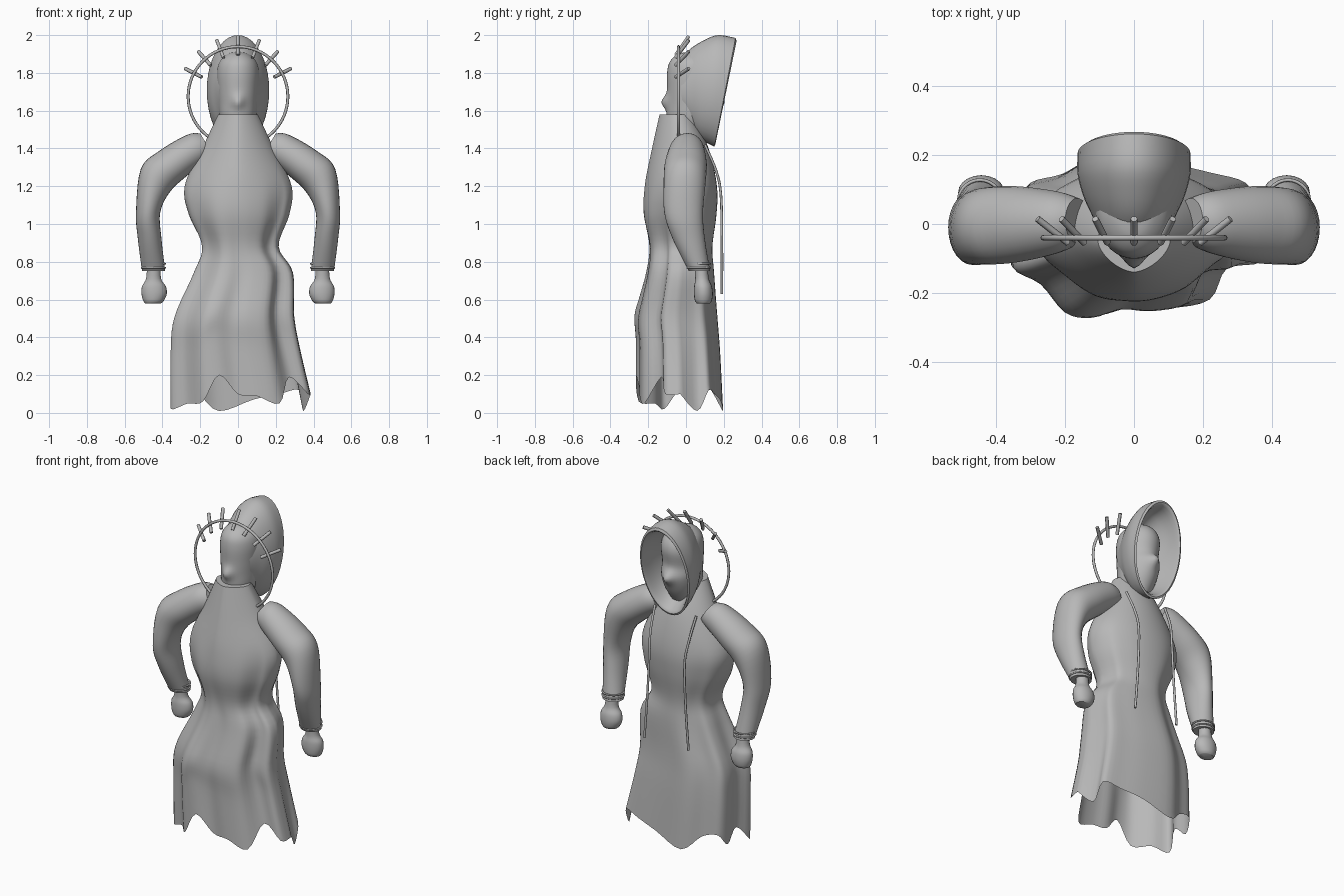
import bpy, bmesh, math
from mathutils import Vector

cube = bpy.data.objects.get("Cube")
if cube:
    bpy.data.objects.remove(cube)

gray = bpy.data.materials.new("plain gray")
gray.use_nodes = True
COLOR = (0.48, 0.48, 0.48, 1)
gray.diffuse_color = COLOR
gray.node_tree.nodes["Principled BSDF"].inputs["Base Color"].default_value = COLOR


def finish(bm, name, angle=50):
    bmesh.ops.recalc_face_normals(bm, faces=bm.faces)
    mesh = bpy.data.meshes.new(name)
    bm.to_mesh(mesh)
    bm.free()
    obj = bpy.data.objects.new(name, mesh)
    bpy.context.collection.objects.link(obj)
    mesh.materials.append(gray)
    bpy.ops.object.select_all(action='DESELECT')
    obj.select_set(True)
    bpy.context.view_layer.objects.active = obj
    bpy.ops.object.shade_smooth_by_angle(angle=math.radians(angle))
    return obj


def spline(rows, steps):
    """Smoothly interpolate rows of numbers."""
    out = []
    for i in range(len(rows) - 1):
        a, b = rows[max(i - 1, 0)], rows[i]
        c, d = rows[i + 1], rows[min(i + 2, len(rows) - 1)]
        for s in range(steps):
            t = s / steps
            out.append([q + 0.5 * t * (r - p + t * (2 * p - 5 * q + 4 * r - w + t * (3 * (q - r) + w - p)))
                        for p, q, r, w in zip(a, b, c, d)])
    return out + [list(rows[-1])]


def loft(name, loops, caps=(True, True), angle=50):
    bm = bmesh.new()
    rings = [[bm.verts.new(p) for p in loop] for loop in loops]
    n = len(rings[0])
    for a, b in zip(rings, rings[1:]):
        for i in range(n):
            bm.faces.new((a[i], a[(i + 1) % n], b[(i + 1) % n], b[i]))
    for ring, cap in zip((rings[0], rings[-1]), caps):
        if cap:
            bm.faces.new(ring)
    return finish(bm, name, angle)


def oval(center, u, v, n=28):
    c, u, v = Vector(center), Vector(u), Vector(v)
    return [c + u * math.cos(math.tau * i / n) + v * math.sin(math.tau * i / n) for i in range(n)]


def tube(name, points, radius, sides=8):
    curve = bpy.data.curves.new(name, 'CURVE')
    curve.dimensions = '3D'
    curve.bevel_depth = radius
    curve.bevel_resolution = sides // 4
    curve.use_fill_caps = True
    sp = curve.splines.new('POLY')
    sp.points.add(len(points) - 1)
    for p, co in zip(sp.points, points):
        p.co = (*co, 1)
    obj = bpy.data.objects.new(name, curve)
    bpy.context.collection.objects.link(obj)
    curve.materials.append(gray)
    return obj


# Robe: rows are height, x min, x max, y min, y max
robe_rows = spline([
    (1.58, -.105, .105, -.14, .04), (1.4, -.19, .19, -.18, .12),
    (1.2, -.285, .285, -.22, .165), (1.05, -.27, .275, -.23, .165),
    (.88, -.2, .22, -.2, .145), (.74, -.245, .3, -.215, .155),
    (.5, -.345, .31, -.27, .175), (.3, -.365, .34, -.265, .19), (.0, -.365, .4, -.265, .205)], 5)
# Ragged, folded hem: x, y, height, counter-clockwise from the left side
hem = [(.385, -.03, .1), (.345, .06, .01), (.325, .12, .12), (.22, .15, .1), (.08, .18, .07), (-.1, .195, .01),
       (-.21, .145, .1), (-.3, .12, .12), (-.325, .06, .05), (-.32, -.03, .12), (-.355, -.115, .02),
       (-.265, -.165, .05), (-.185, -.25, .06), (-.1, -.265, .2), (0, -.24, .1), (.1, -.245, .09),
       (.22, -.22, .05), (.27, -.13, .19), (.37, -.11, .1)]
hem = spline(hem + hem[:1], 4)[:-1]


def robe_loop(row):
    z, x0, x1, y0, y1 = row
    folded = min(1, max(0, (1.25 - z) / .65))
    points = []
    for hx, hy, hz in hem:
        u, v = (hx - .018) / .382, (hy + .03) / .235
        # The chest comes to a soft ridge at the front
        power = 1.6 if v < 0 else 2
        length = (abs(u) ** power + abs(v) ** power) ** (1 / power)
        u += (u / length - u) * (1 - folded)
        v += (v / length - v) * (1 - folded)
        height = hz + z / .6 * (.6 - hz) if z < .6 else z
        points.append(((x0 + x1) / 2 + (x1 - x0) / 2 * u, (y0 + y1) / 2 + (y1 - y0) / 2 * v, height))
    return points


loft("robe", [robe_loop(r) for r in robe_rows], (True, False), 60)

# Head: height, half width, y min, y max
head_rows = spline([(1.48, .07, -.08, .1), (1.56, .095, -.1, .15), (1.64, .105, -.1, .175), (1.71, .108, -.1, .16),
                    (1.8, .112, -.1, .17), (1.86, .097, -.085, .15), (1.9, .055, -.04, .1),
                    (1.912, .01, .02, .04)], 5)


def head_loop(z, w, a, b):
    """Head ring with a nose on the hooded side and a small knot on the other."""
    points = oval((0, (a + b) / 2, z), (w, 0, 0), (0, (b - a) / 2, 0), 40)
    for p in points:
        bump = .03 * math.exp(-(p.x / .03) ** 2 - ((z - 1.645) / .035) ** 2)
        p.y += math.copysign(bump, p.y)
    return points


loft("head", [head_loop(*row) for row in head_rows])

# Hood: top y, z, bottom y, z, half width, running outside then back inside
hood_outer = spline([(-.04, 1.86, -.01, 1.54, .1), (.02, 1.925, .03, 1.49, .122), (.09, 1.97, .07, 1.45, .147),
                     (.17, 2.0, .12, 1.425, .164), (.262, 1.985, .15, 1.41, .164)], 4)
hood_inner = spline([(.268, 1.97, .155, 1.42, .153), (.25, 1.958, .145, 1.437, .147),
                     (.15, 1.94, .1, 1.47, .13), (.04, 1.88, .03, 1.53, .1)], 3)
loft("hood", [oval((0, (ty + by) / 2, (tz + bz) / 2), (w, 0, 0), (0, (ty - by) / 2, (tz - bz) / 2), 40)
              for ty, tz, by, bz, w in hood_outer + hood_inner], (False, False), 40)

# Halo ring with tilted spikes
ring = tube("halo_ring", [(.264 * math.cos(math.tau * i / 64), -.04, 1.675 + .264 * math.sin(math.tau * i / 64))
                          for i in range(64)], .008)
ring.data.splines[0].use_cyclic_u = True
for k in range(-3, 4):
    a = math.radians(90 + 21 * k)
    tube("halo_spike", [(r * math.cos(a), y, 1.68 + r * math.sin(a)) for r, y in ((.215, -.055), (.315, .015))], .01, 4)

# Arm rings: inner x, z, outer x, z, y min, y max
arm_rows = spline([(.13, 1.36, .2, 1.48, -.055, .075), (.18, 1.325, .27, 1.472, -.085, .095),
                   (.27, 1.255, .42, 1.385, -.112, .11), (.36, 1.17, .515, 1.29, -.118, .105),
                   (.412, 1.06, .54, 1.06, -.115, .09), (.405, .92, .53, .92, -.07, .1),
                   (.385, .75, .508, .75, .015, .128)], 5)
# Hand rings: height, x center, half width, y center, half depth
hand_rows = spline([(.78, .445, .036, .08, .034), (.71, .447, .04, .085, .036), (.67, .445, .063, .09, .047),
                    (.63, .444, .067, .092, .05), (.595, .447, .055, .092, .045), (.58, .45, .043, .092, .035)], 4)
for side, m in (("left", 1), ("right", -1)):
    loft(side + "_sleeve", [oval((m * (ix + ox) / 2, (a + b) / 2, (iz + oz) / 2),
                                 (m * (ox - ix) / 2, 0, (oz - iz) / 2), (0, (b - a) / 2, 0))
                            for ix, iz, ox, oz, a, b in arm_rows])
    loft(side + "_hand", [oval((m * x, y, z), (w, 0, 0), (0, d, 0), 20) for z, x, w, y, d in hand_rows])
    # Gathered cuff bands
    for z in (.768, .79):
        band = tube(side + "_cuff_band", oval((m * .448, .068, z), (.062, 0, 0), (0, .06, 0)), .005)
        band.data.splines[0].use_cyclic_u = True
    # Hanging drawcord
    cord = spline([(m * .14, .1, 1.42), (m * .13, .16, 1.28), (m * .12, .185, 1.15), (m * .13, .19, .9),
                   (m * .15, .19, .63)], 5)
    tube(side + "_drawcord", cord, .007)
